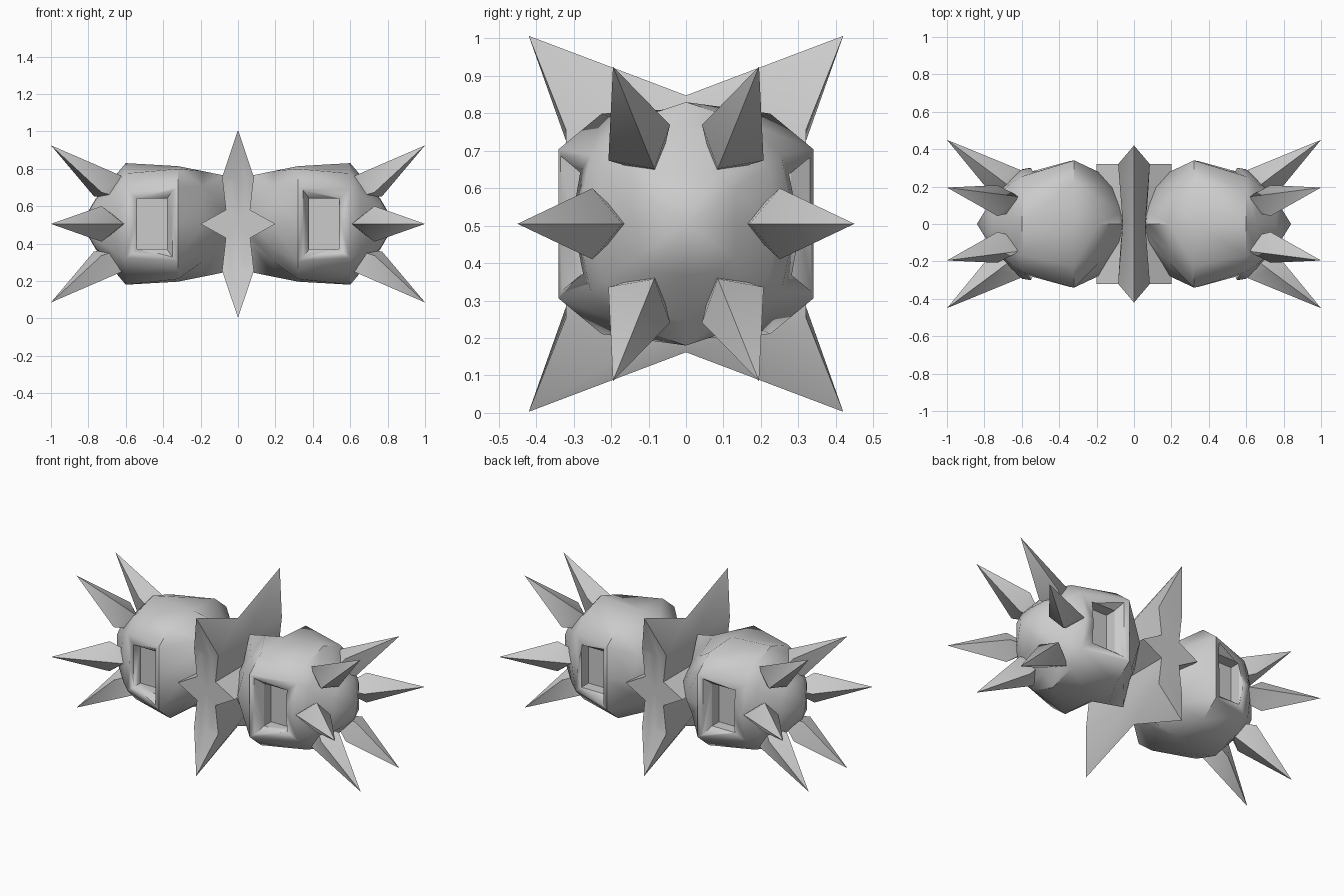
import bpy, bmesh, math
from mathutils import Vector

if "Cube" in bpy.data.objects:
    bpy.data.objects.remove(bpy.data.objects["Cube"])

CZ = 0.505


def finish(bm, name, angle):
    bmesh.ops.recalc_face_normals(bm, faces=bm.faces)
    me = bpy.data.meshes.new(name)
    bm.to_mesh(me)
    bm.free()
    ob = bpy.data.objects.new(name, me)
    bpy.context.collection.objects.link(ob)
    ob.location.z = CZ
    bpy.ops.object.select_all(action='DESELECT')
    ob.select_set(True)
    bpy.context.view_layer.objects.active = ob
    bpy.ops.object.shade_smooth_by_angle(angle=math.radians(angle))
    return ob


def loft(bm, rings, tips):
    """Bridge closed rings of points and fan each end to a tip."""
    vs = [[bm.verts.new(p) for p in r] for r in rings]
    n = len(vs[0])
    for a, b in zip(vs, vs[1:]):
        for i in range(n):
            j = (i + 1) % n
            bm.faces.new((a[i], a[j], b[j], b[i]))
    for ring, tip in zip((vs[0], vs[-1]), tips):
        t = bm.verts.new(tip)
        for i in range(n):
            bm.faces.new((ring[i], ring[(i + 1) % n], t))


# Quarter outline of a lobe, mirrored to a full cross-section
half = [(.34, 0), (.34, .21), (.225, .31), (0, .325), (-.225, .31), (-.34, .21)]
section = half + [(-y, -z) for y, z in half]
# Stations along x: position, y scale, z scale, extra scale of the diagonals
stations = [(.08, .55, .80, .45), (.19, .82, .87, .75), (.32, 1, .95, 1),
            (.6, .86, 1, .87), (.655, .72, .80, .90), (.76, .38, .42, 1)]


def window_cutter(s, side):
    # Straight pocket with a bevelled mouth
    bm = bmesh.new()
    rings = []
    for y, w, h in ((.21, .08, .135), (.28, .08, .135), (.40, .15, .235)):
        rings.append([(s * (.46 + i * w), side * y, j * h)
                      for i, j in ((-1, -1), (1, -1), (1, 1), (-1, 1))])
    loft(bm, rings, [(s * .46, side * .21, 0), (s * .46, side * .40, 0)])
    ob = finish(bm, "window_cutter", 30)
    ob.hide_render = True
    ob.hide_viewport = True
    return ob


def lobe(s, name):
    bm = bmesh.new()
    rings = []
    for x, ky, kz, d in stations:
        rings.append([(s * x, y * ky * (d if y and z else 1), z * kz * (d if y and z else 1))
                      for y, z in section])
    loft(bm, rings, [(s * .03, 0, 0), (s * .84, 0, 0)])
    ob = finish(bm, name, 42)
    for side in (-1, 1):
        m = ob.modifiers.new("window", 'BOOLEAN')
        m.operation = 'DIFFERENCE'
        m.solver = 'EXACT'
        m.object = window_cutter(s, side)


def spikes(s, name):
    # Six four-sided spikes flaring around the outer end
    bm = bmesh.new()
    X = Vector((s, 0, 0))
    for i in range(6):
        a = i * math.pi / 3
        r = Vector((0, math.cos(a), math.sin(a)))
        t = Vector((0, -math.sin(a), math.cos(a)))
        tip = X + r * .45
        if i % 3:
            tip = Vector((s, math.copysign(.195, r.y), math.copysign(.42, r.z)))
        base = [X * .77 + r * .17, X * .73 + r * .25 + t * .095,
                X * .61 + r * .29, X * .73 + r * .25 - t * .095]
        loft(bm, [base], [X * .6 + r * .15, tip])
    finish(bm, name, 50)


for s, tag in ((-1, "left"), (1, "right")):
    lobe(s, tag + "_lobe")
    spikes(s, tag + "_end_spikes")


# Central star: four-pointed x-z section swept along y, tips raked outward
def star_ring(y, tip_y, h, w, zs, k=1):
    q = [(.2 * k, y, 0), (.065 * k, y, .075 * k), (w, y, zs), (0, tip_y, h)]
    up = q + [(-x, yy, z) for x, yy, z in q[2::-1]]
    return up + [(x, yy, -z) for x, yy, z in up[-2:0:-1]]


bm = bmesh.new()
loft(bm, [star_ring(-.32, -.32, .24, .04, .22, .7), star_ring(-.32, -.42, .502, .085, .25),
          star_ring(0, 0, .343, .06, .25), star_ring(.32, .42, .502, .085, .25),
          star_ring(.32, .32, .24, .04, .22, .7)], [(0, -.32, 0), (0, .32, 0)])
finish(bm, "central_star", 35)
